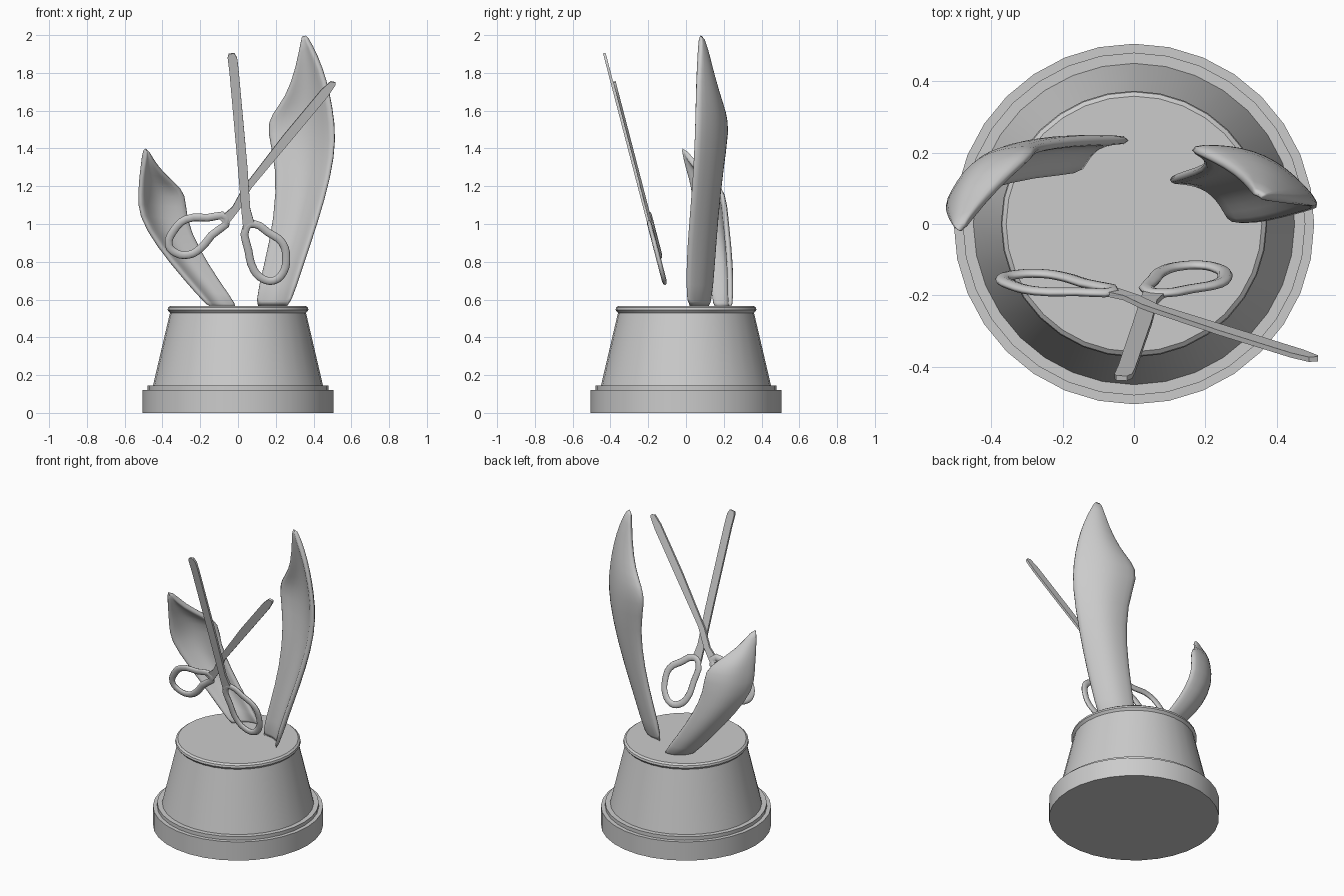
import bpy, bmesh, math
from mathutils import Vector

if "Cube" in bpy.data.objects:
    bpy.data.objects.remove(bpy.data.objects["Cube"])


def finish(bm, name, angle=35):
    bmesh.ops.recalc_face_normals(bm, faces=bm.faces)
    me = bpy.data.meshes.new(name)
    bm.to_mesh(me)
    bm.free()
    ob = bpy.data.objects.new(name, me)
    bpy.context.collection.objects.link(ob)
    bpy.ops.object.select_all(action='DESELECT')
    ob.select_set(True)
    bpy.context.view_layer.objects.active = ob
    bpy.ops.object.shade_smooth_by_angle(angle=math.radians(angle))
    return ob


# turned pedestal
def lathe(name, profile, n=32):
    bm = bmesh.new()
    rings = [[bm.verts.new((r * math.cos(2 * math.pi * i / n),
                            r * math.sin(2 * math.pi * i / n), z))
              for i in range(n)] for r, z in profile]
    for a, b in zip(rings, rings[1:]):
        for i in range(n):
            j = (i + 1) % n
            bm.faces.new((a[i], a[j], b[j], b[i]))
    bm.faces.new(rings[0])
    bm.faces.new(rings[-1])
    return finish(bm, name, 30)


lathe("pedestal", [(.505, 0), (.505, .122), (.48, .122), (.48, .145), (.45, .145),
                   (.36, .53), (.373, .545), (.37, .558), (.358, .567)])


# curved leaf: rows of (left edge, right edge, backward bulge)
def leaf(name, rows, n=6):
    bm = bmesh.new()
    grid = []
    for left, right, bulge in rows:
        a, b = Vector(left), Vector(right)
        d = b - a
        back = Vector((-d.y, d.x, 0)).normalized()
        grid.append([bm.verts.new(a + d * (i / n) + back * bulge * math.sin(math.pi * i / n))
                     for i in range(n + 1)])
    for r, s in zip(grid, grid[1:]):
        for i in range(n):
            bm.faces.new((r[i], r[i + 1], s[i + 1], s[i]))
    ob = finish(bm, name, 50)
    sol = ob.modifiers.new("thickness", 'SOLIDIFY')
    sol.thickness = .032
    sol.offset = 0
    sub = ob.modifiers.new("soften", 'SUBSURF')
    sub.levels = sub.render_levels = 1
    return ob


leaf("tall_leaf", [
    ((.08, .12, .55), (.265, .0, .55), .045),
    ((.14, .14, .8), (.345, .0, .8), .05),
    ((.19, .155, 1.03), (.415, .015, 1.0), .055),
    ((.205, .18, 1.3), (.49, .035, 1.25), .06),
    ((.145, .215, 1.5), (.522, .045, 1.45), .06),
    ((.175, .2, 1.58), (.50, .05, 1.62), .055),
    ((.25, .165, 1.67), (.468, .055, 1.76), .04),
    ((.305, .125, 1.82), (.42, .065, 1.89), .02),
    ((.338, .085, 2.0), (.358, .075, 2.003), 0)])

leaf("short_leaf", [
    ((-.14, .14, .55), (.01, .235, .55), .035),
    ((-.29, .13, .72), (-.10, .235, .7), .045),
    ((-.43, .095, .89), (-.205, .225, .87), .055),
    ((-.525, .045, 1.05), (-.275, .21, 1.03), .06),
    ((-.522, .03, 1.16), (-.27, .2, 1.16), .06),
    ((-.517, .015, 1.24), (-.335, .145, 1.22), .045),
    ((-.505, -.005, 1.32), (-.42, .06, 1.29), .02),
    ((-.492, -.02, 1.405), (-.475, -.01, 1.39), 0)])

# scissors lie in one leaning plane
TILT = math.atan(.26)


def flat(x, z):
    return x, (z - .68) / math.cos(TILT)


def place(ob, shift):
    ob.location = (0, -.11 + shift, .68)
    ob.rotation_euler = (TILT, 0, 0)


# scissor blade: extruded outline
def blade(name, outline, shift, t=.014):
    bm = bmesh.new()
    pts = [flat(*p) for p in outline]
    f = bm.faces.new([bm.verts.new((x, -t / 2, z)) for x, z in pts])
    ext = bmesh.ops.extrude_face_region(bm, geom=[f])
    bmesh.ops.translate(bm, vec=(0, t, 0),
                        verts=[v for v in ext["geom"] if isinstance(v, bmesh.types.BMVert)])
    place(finish(bm, name), shift)


# scissor finger loop: flattened tube
def finger_loop(name, path, shift):
    cu = bpy.data.curves.new(name, 'CURVE')
    cu.dimensions = '3D'
    cu.bevel_depth = .021
    cu.bevel_resolution = 2
    cu.resolution_u = 3
    sp = cu.splines.new('BEZIER')
    sp.bezier_points.add(len(path) - 1)
    for bp, p in zip(sp.bezier_points, path):
        x, z = flat(*p)
        bp.co = (x, 0, z)
        bp.handle_left_type = bp.handle_right_type = 'AUTO'
    sp.use_cyclic_u = True
    ob = bpy.data.objects.new(name, cu)
    bpy.context.collection.objects.link(ob)
    ob.scale.y = .6
    place(ob, shift)


blade("upright_blade", [(-.055, 1.88), (-.05, 1.9), (-.02, 1.905), (-.005, 1.88), (.003, 1.82),
                        (.05, 1.3), (.065, 1.08), (.085, 1.01), (.03, .95), (.02, 1.05),
                        (-.005, 1.35), (-.045, 1.8)], -.004)
finger_loop("right_finger_loop", [(.045, .985), (.055, .86), (.085, .755), (.13, .71), (.19, .70),
                                  (.24, .745), (.255, .82), (.235, .9), (.16, .955), (.085, 1.0)], 0)
blade("slanted_blade", [(.515, 1.75), (.515, 1.735), (.475, 1.675), (.3, 1.465), (.07, 1.19),
                        (.01, 1.08), (-.06, .99), (-.1, 1.03), (-.03, 1.09), (.025, 1.19),
                        (.24, 1.47), (.44, 1.71), (.49, 1.755)], .01)
finger_loop("left_finger_loop", [(-.06, 1.03), (-.16, 1.033), (-.275, 1.025), (-.34, .965),
                                 (-.367, .89), (-.33, .847), (-.26, .837), (-.2, .87),
                                 (-.14, .94)], .012)
